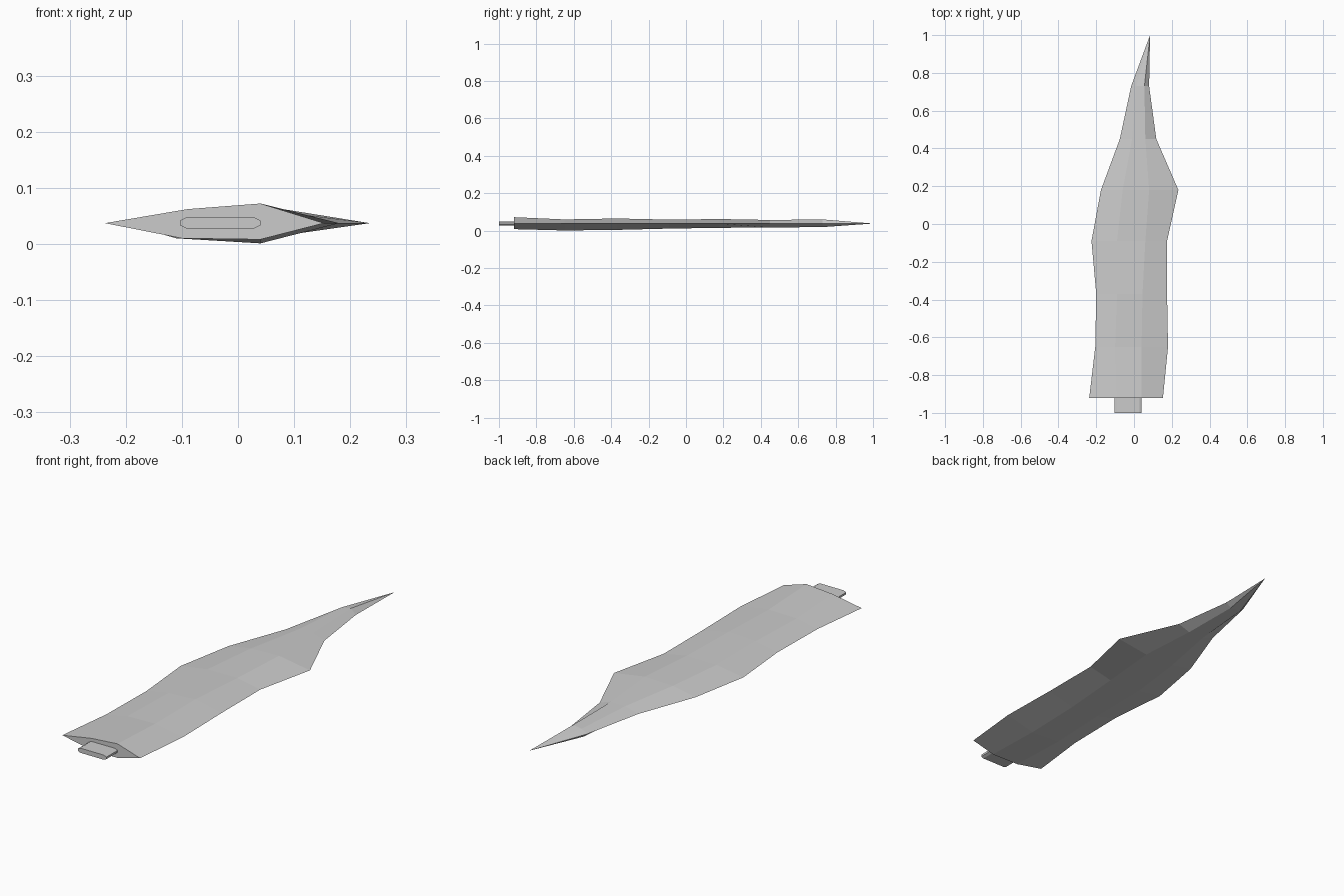
import bpy, bmesh

if "Cube" in bpy.data.objects:
    bpy.data.objects.remove(bpy.data.objects["Cube"])

# One flat steel colour
steel = bpy.data.materials.new("grey_steel")
steel.diffuse_color = (0.6, 0.6, 0.6, 1)
steel.use_nodes = True
steel.node_tree.nodes["Principled BSDF"].inputs["Base Color"].default_value = steel.diffuse_color


def make_object(name, bm):
    bmesh.ops.recalc_face_normals(bm, faces=bm.faces)
    me = bpy.data.meshes.new(name)
    bm.to_mesh(me)
    bm.free()
    me.materials.append(steel)
    ob = bpy.data.objects.new(name, me)
    bpy.context.collection.objects.link(ob)
    return ob


def loft(bm, rings):
    for a, b in zip(rings, rings[1:]):
        n = len(a)
        for i in range(n):
            j = (i + 1) % n
            bm.faces.new((a[i], a[j], b[j], b[i]))


# Blade: hexagonal cross-sections along y
# y, left edge, left ridge, right ridge, right edge, left top, right top, left bottom, right bottom
EDGE_Z = 0.037
sections = [
    (-0.92, -0.237, -0.09, 0.04, 0.153, 0.062, 0.072, 0.010, 0.008),
    (-0.65, -0.205, -0.10, 0.04, 0.180, 0.057, 0.060, 0.010, 0.001),
    (-0.37, -0.200, -0.09, 0.045, 0.175, 0.058, 0.065, 0.012, 0.004),
    (-0.09, -0.225, -0.09, 0.06, 0.175, 0.058, 0.059, 0.015, 0.011),
    (0.18, -0.175, -0.06, 0.08, 0.235, 0.058, 0.062, 0.018, 0.015),
    (0.45, -0.075, -0.01, 0.06, 0.118, 0.055, 0.057, 0.019, 0.017),
    (0.73, -0.015, 0.012, 0.055, 0.080, 0.054, 0.060, 0.021, 0.019),
]
bm = bmesh.new()
rings = []
for y, le, lr, rr, re, lt, rt, lb, rb in sections:
    pts = [(le, EDGE_Z), (lr, lt), (rr, rt), (re, EDGE_Z), (rr, rb), (lr - 0.01, lb)]
    rings.append([bm.verts.new((x, y, z)) for x, z in pts])
loft(bm, rings)
bm.faces.new(rings[0])
tip = bm.verts.new((0.085, 1.0, 0.038))
last = rings[-1]
for i in range(6):
    bm.faces.new((last[i], last[(i + 1) % 6], tip))
make_object("blade", bm)

# Tang: flat bar with chamfered corners, set into the blade's base
x0, x1, z0, z1, c = -0.103, 0.04, 0.027, 0.048, 0.006
profile = [(x0, z0 + c), (x0 + 2 * c, z0), (x1 - 2 * c, z0), (x1, z0 + c),
           (x1, z1 - c), (x1 - 2 * c, z1), (x0 + 2 * c, z1), (x0, z1 - c)]
bm = bmesh.new()
ends = [[bm.verts.new((x, y, z)) for x, z in profile] for y in (-1.0, -0.91)]
loft(bm, ends)
for e in ends:
    bm.faces.new(e)
make_object("tang", bm)
